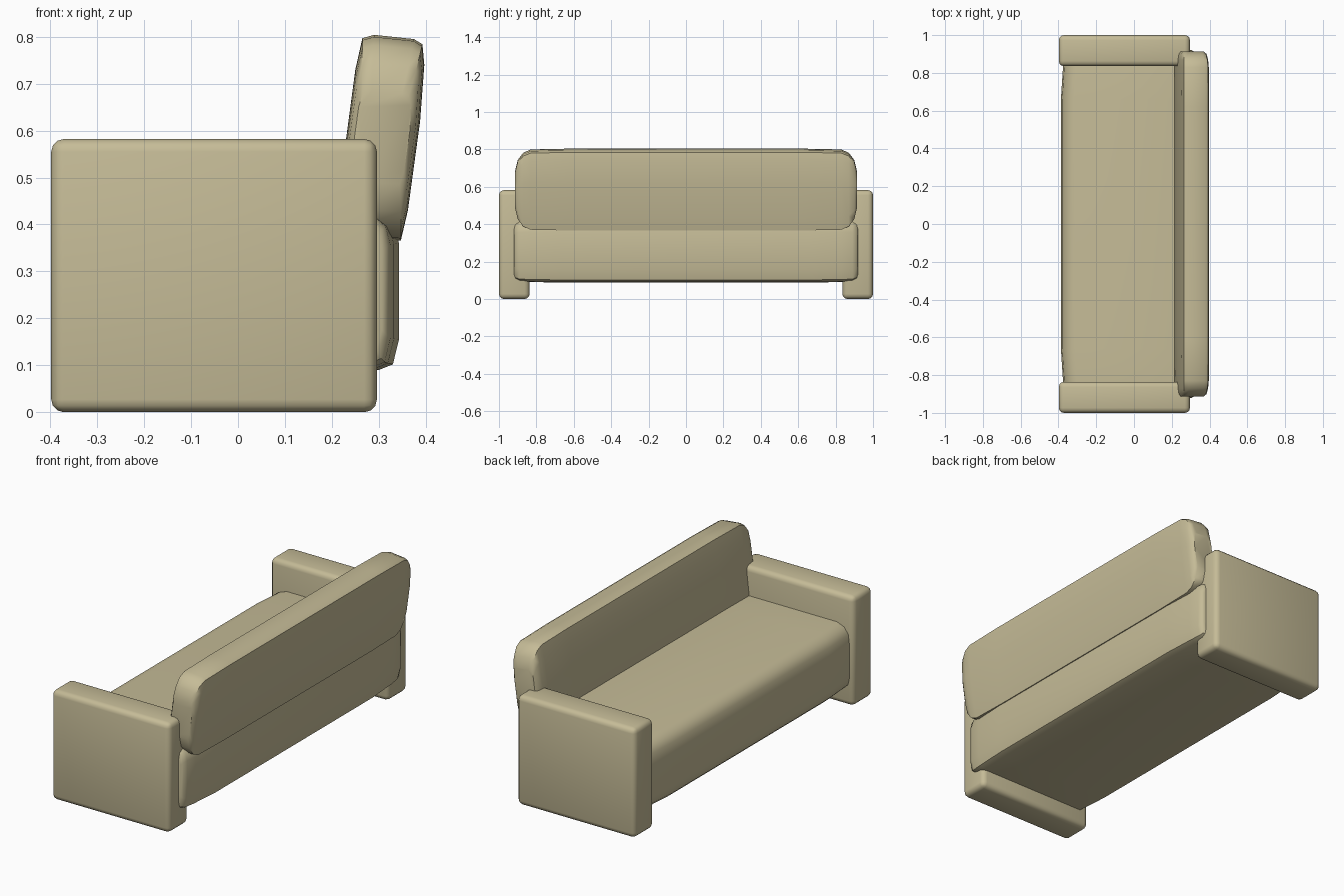
import bpy, bmesh, math

if "Cube" in bpy.data.objects:
    bpy.data.objects.remove(bpy.data.objects["Cube"])

fabric = bpy.data.materials.new("khaki fabric")
fabric.diffuse_color = (0.56, 0.50, 0.31, 1)
fabric.use_nodes = True
fabric.node_tree.nodes["Principled BSDF"].inputs["Base Color"].default_value = fabric.diffuse_color


def finish(bm, name):
    bmesh.ops.recalc_face_normals(bm, faces=bm.faces)
    me = bpy.data.meshes.new(name)
    bm.to_mesh(me)
    bm.free()
    me.materials.append(fabric)
    ob = bpy.data.objects.new(name, me)
    bpy.context.collection.objects.link(ob)
    bpy.ops.object.select_all(action='DESELECT')
    ob.select_set(True)
    bpy.context.view_layer.objects.active = ob
    bpy.ops.object.shade_smooth_by_angle(angle=math.radians(40))
    return ob


def cushion(name, profile, ends, cx, cz, lean=0.0):
    """Sweep an xz profile along y; ends = (y, x scale, z scale) from outside in, mirrored."""
    bm = bmesh.new()
    sections = [(-y, sx, sz) for y, sx, sz in ends] + list(reversed(ends))
    rings = []
    for y, sx, sz in sections:
        ring = []
        for x, z in profile:
            w = z - cz
            u = x - cx - lean * w
            ring.append(bm.verts.new((cx + lean * w * sz + u * sx, y, cz + w * sz)))
        rings.append(ring)
    n = len(profile)
    for a, b in zip(rings, rings[1:]):
        for i in range(n):
            j = (i + 1) % n
            bm.faces.new((a[i], a[j], b[j], b[i]))
    bm.faces.new(rings[0])
    bm.faces.new(rings[-1])
    return finish(bm, name)


# Two arms: softened slabs
for side, label in ((-1, "front_arm"), (1, "rear_arm")):
    bm = bmesh.new()
    bmesh.ops.create_cube(bm, size=1)
    for v in bm.verts:
        v.co.x = -0.051 + v.co.x * 0.694
        v.co.y = side * 0.918 + v.co.y * 0.164
        v.co.z = 0.291 + v.co.z * 0.582
    bmesh.ops.bevel(bm, geom=bm.edges[:], offset=0.027, segments=3,
                    profile=0.5, affect='EDGES')
    finish(bm, label)

# Seat base
seat_profile = [(-0.355, 0.088), (0.30, 0.09), (0.33, 0.102), (0.343, 0.155),
                (0.343, 0.36), (0.332, 0.40), (0.30, 0.427), (0.25, 0.432),
                (-0.31, 0.432), (-0.355, 0.415), (-0.38, 0.38),
                (-0.387, 0.32), (-0.387, 0.15), (-0.378, 0.11)]
cushion("seat", seat_profile,
        [(0.92, 0.90, 0.80), (0.912, 0.93, 0.92), (0.89, 0.95, 0.97),
         (0.83, 0.97, 0.985), (0.66, 1, 1)],
        cx=-0.02, cz=0.26)

# Leaning backrest cushion
back_profile = [(0.265, 0.797), (0.29, 0.804), (0.375, 0.795), (0.393, 0.784),
                (0.397, 0.74), (0.388, 0.62), (0.362, 0.43), (0.347, 0.366),
                (0.25, 0.372), (0.218, 0.39), (0.213, 0.43), (0.23, 0.58), (0.25, 0.73)]
cushion("backrest", back_profile,
        [(0.914, 0.76, 0.45), (0.90, 0.90, 0.72), (0.87, 0.96, 0.90),
         (0.83, 0.99, 0.98), (0.62, 1, 1)],
        cx=0.303, cz=0.585, lean=0.125)
